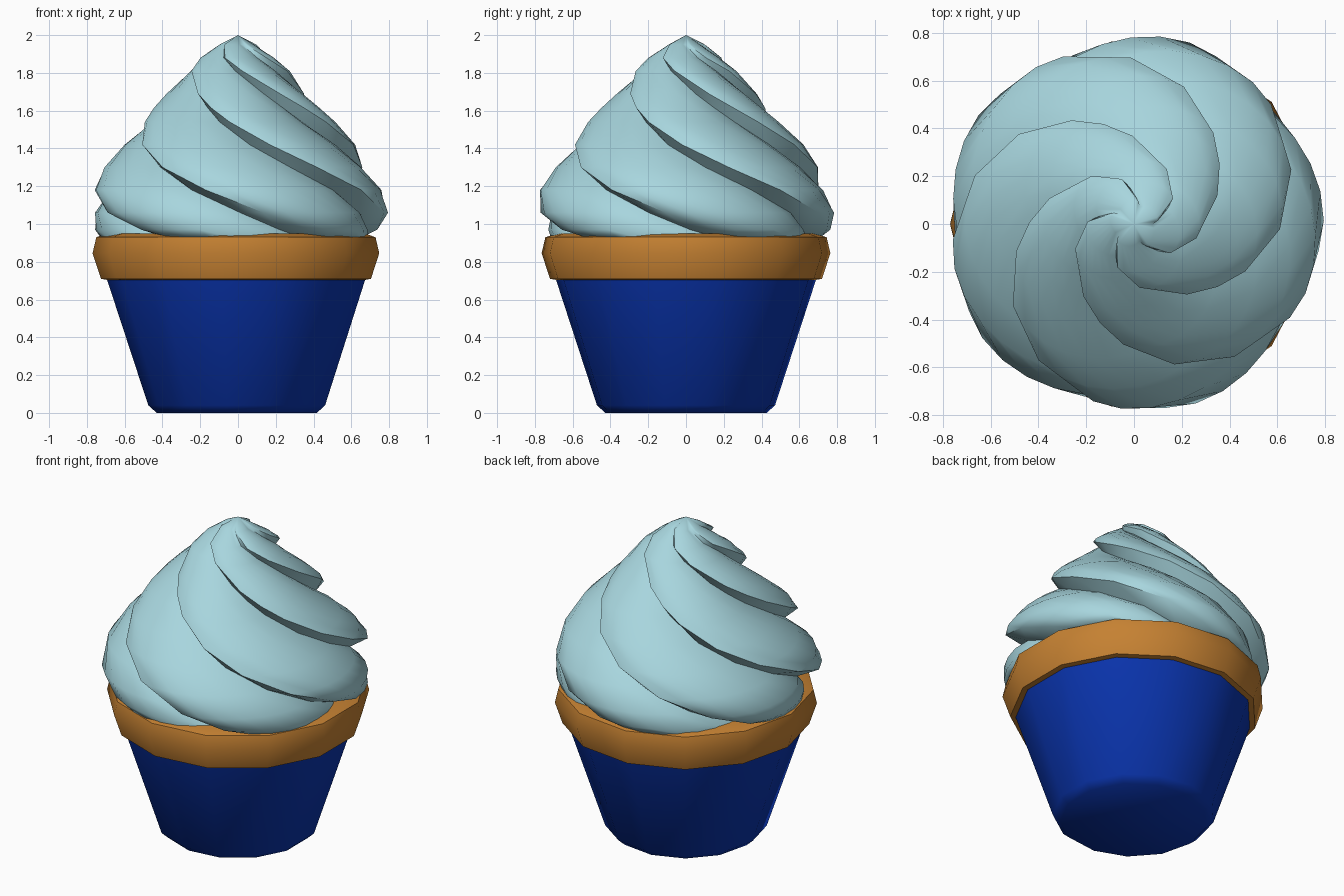
import bpy, bmesh, math

if "Cube" in bpy.data.objects:
    bpy.data.objects.remove(bpy.data.objects["Cube"])


def material(name, rgb):
    m = bpy.data.materials.new(name)
    m.diffuse_color = (*rgb, 1)
    m.use_nodes = True
    m.node_tree.nodes["Principled BSDF"].inputs["Base Color"].default_value = m.diffuse_color
    return m


def loft(name, rings, mat, top=None):
    """Skin a stack of equal-length rings; close the bottom, and the top with a cap or an apex."""
    bm = bmesh.new()
    rows = [[bm.verts.new(p) for p in ring] for ring in rings]
    n = len(rows[0])
    for a, b in zip(rows, rows[1:]):
        for i in range(n):
            j = (i + 1) % n
            bm.faces.new((a[i], a[j], b[j], b[i]))
    bm.faces.new(rows[0][::-1])
    if top:
        tip = bm.verts.new(top)
        for i in range(n):
            bm.faces.new((rows[-1][i], rows[-1][(i + 1) % n], tip))
    else:
        bm.faces.new(rows[-1])
    bmesh.ops.recalc_face_normals(bm, faces=bm.faces)
    me = bpy.data.meshes.new(name)
    bm.to_mesh(me)
    bm.free()
    me.materials.append(mat)
    ob = bpy.data.objects.new(name, me)
    bpy.context.collection.objects.link(ob)
    bpy.ops.object.select_all(action='DESELECT')
    ob.select_set(True)
    bpy.context.view_layer.objects.active = ob
    bpy.ops.object.shade_smooth_by_angle(angle=math.radians(55))
    return ob


def circle(r, z, n=13):
    # odd-sided ring with a corner pointing to -x
    return [(r * math.cos(math.pi + math.tau * i / n),
             r * math.sin(math.pi + math.tau * i / n), z) for i in range(n)]


blue = material("wrapper blue", (0.003, 0.035, 0.43))
brown = material("cake orange brown", (0.56, 0.22, 0.032))
icing = material("icing pale blue", (0.39, 0.67, 0.73))

# Paper wrapper
loft("wrapper", [circle(r, z) for r, z in
                 [(0.43, 0), (0.475, 0.04), (0.695, 0.71)]], blue)

# Cake rim bulging over the wrapper
loft("cake", [circle(r, z) for r, z in
              [(0.67, 0.70), (0.725, 0.71), (0.77, 0.845), (0.75, 0.93), (0.69, 0.95)]], brown)

# Icing: five lobes twisting up to a point (radius, height, groove angle)
PROFILE = [(0.73, 0.93, 303), (0.765, 0.97, 290), (0.795, 1.06, 271), (0.775, 1.18, 248),
           (0.71, 1.30, 226), (0.625, 1.42, 205), (0.52, 1.54, 184), (0.45, 1.615, 170),
           (0.38, 1.69, 154), (0.275, 1.81, 122), (0.20, 1.88, 96), (0.10, 1.95, 70)]
LOBES, PER_LOBE = 5, 8
rings = []
for r, z, groove in PROFILE:
    depth = min(0.12, 0.24 * r)
    ring = []
    for i in range(LOBES * PER_LOBE):
        # each strand overhangs the groove below it, then slopes gently to the next
        t = (i % PER_LOBE) / PER_LOBE
        bulge = math.sin(math.pi * t ** 0.55) ** 0.7
        rad = r - depth * (1 - bulge)
        a = math.radians(groove) + math.tau * i / (LOBES * PER_LOBE)
        ring.append((rad * math.cos(a), rad * math.sin(a), z))
    rings.append(ring)
loft("icing_swirl", rings, icing, top=(0, 0, 2.0))
